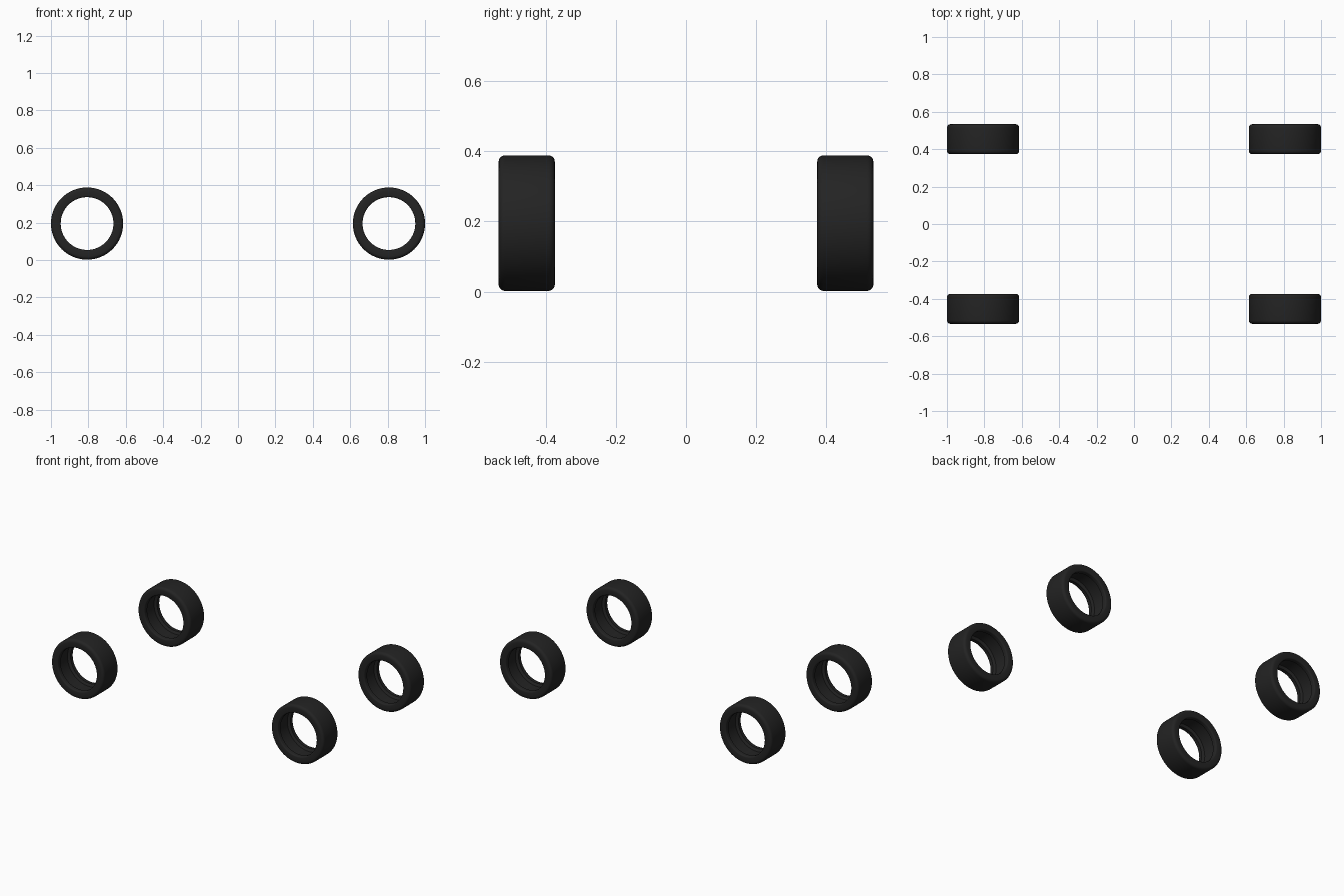
import bpy, bmesh, math

if "Cube" in bpy.data.objects:
    bpy.data.objects.remove(bpy.data.objects["Cube"])

rubber = bpy.data.materials.new("black rubber")
rubber.diffuse_color = (0.017, 0.017, 0.017, 1)
rubber.use_nodes = True
rubber.node_tree.nodes["Principled BSDF"].inputs["Base Color"].default_value = rubber.diffuse_color

R, HOLE, CAVITY, HALF = 0.193, 0.141, 0.158, 0.08
SEG = 64


def arc(cy, cr, rad, a0, a1, n=5):
    """Points (y, r) of a rounded profile corner."""
    return [(cy + rad * math.cos(math.radians(a0 + (a1 - a0) * i / n)),
             cr + rad * math.sin(math.radians(a0 + (a1 - a0) * i / n))) for i in range(n + 1)]


# half cross-section (y, radius): tread shoulder, sidewall, bead lip, hollow inside
b = 0.018
half = arc(HALF - b, R - b, b, 90, 0)
half += arc(HALF - 0.008, HOLE + 0.008, 0.008, 0, -90, 3)
half += [(HALF - 0.028, HOLE), (HALF - 0.036, CAVITY)]
profile = half + [(-y, r) for y, r in reversed(half)]


def tyre(name, x, y):
    bm = bmesh.new()
    rings = []
    for i in range(SEG):
        a = 2 * math.pi * i / SEG
        rings.append([bm.verts.new((r * math.cos(a), py, r * math.sin(a))) for py, r in profile])
    n = len(profile)
    for i in range(SEG):
        p, q = rings[i], rings[(i + 1) % SEG]
        for j in range(n):
            k = (j + 1) % n
            bm.faces.new((p[j], p[k], q[k], q[j]))
    bmesh.ops.recalc_face_normals(bm, faces=bm.faces)
    me = bpy.data.meshes.new(name)
    bm.to_mesh(me)
    bm.free()
    me.materials.append(rubber)
    ob = bpy.data.objects.new(name, me)
    ob.location = (x, y, R + 0.002)
    bpy.context.collection.objects.link(ob)
    bpy.ops.object.select_all(action='DESELECT')
    ob.select_set(True)
    bpy.context.view_layer.objects.active = ob
    bpy.ops.object.shade_smooth_by_angle(angle=math.radians(35))


# four tyres, one at each corner
for sx, side in ((-1, "left"), (1, "right")):
    for sy, end in ((-1, "front"), (1, "back")):
        tyre(f"tyre_{end}_{side}", sx * 0.807, sy * 0.4535)
